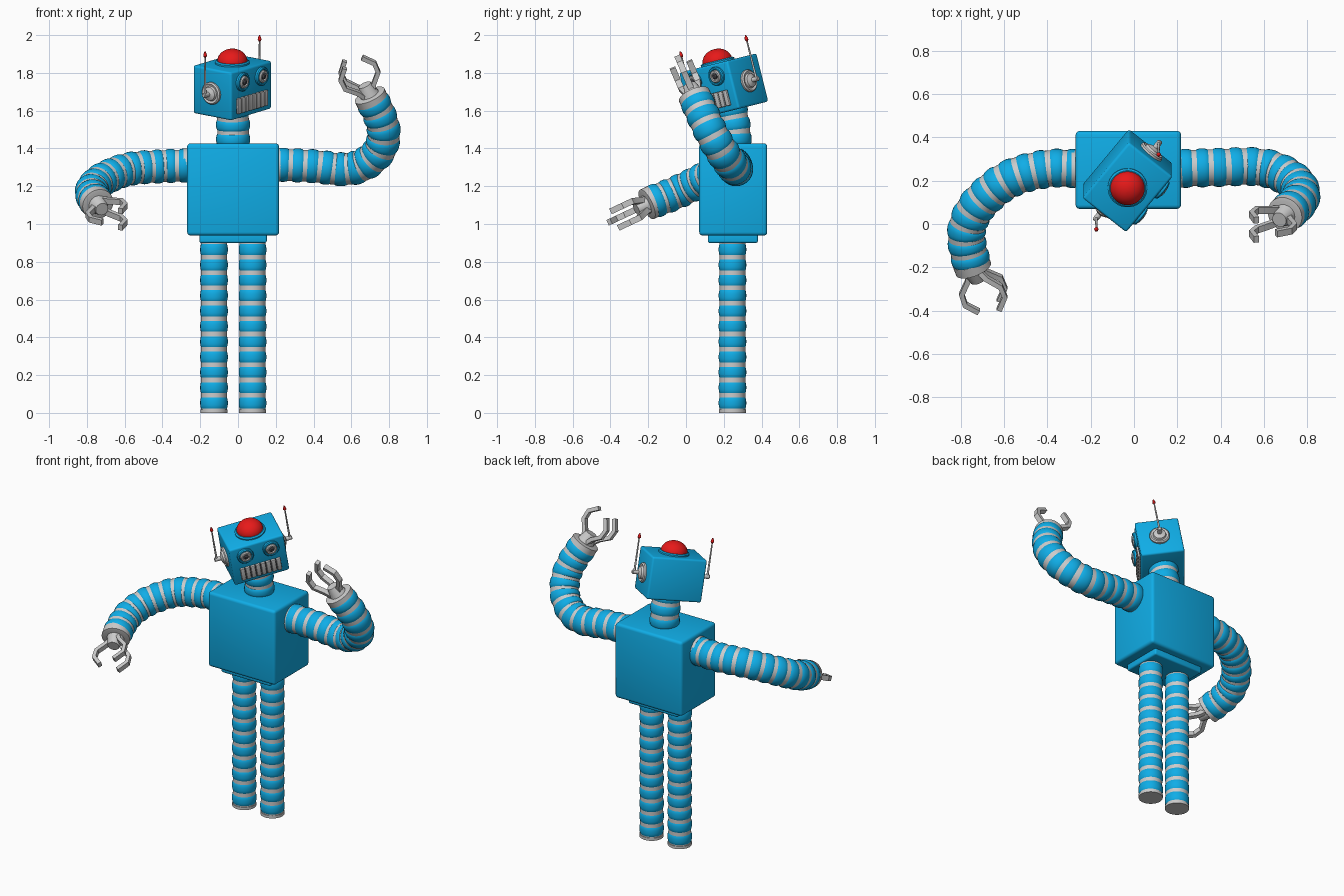
import bpy, bmesh
from math import sin, cos, pi, radians
from mathutils import Vector as V, Matrix as M

if "Cube" in bpy.data.objects:
    bpy.data.objects.remove(bpy.data.objects["Cube"])


def material(name, col):
    m = bpy.data.materials.new(name)
    m.diffuse_color = (*col, 1)
    m.use_nodes = True
    m.node_tree.nodes["Principled BSDF"].inputs["Base Color"].default_value = m.diffuse_color
    return m


BLUE = material("blue_paint", (0.005, 0.42, 0.8))
RED = material("red_lens", (0.8, 0.01, 0.01))
DARK = material("dark_pupil", (0.06, 0.06, 0.07))
I = M.Identity(4)


def finish(name, bm, mat=None, mw=I):
    bmesh.ops.recalc_face_normals(bm, faces=bm.faces)
    me = bpy.data.meshes.new(name)
    bm.to_mesh(me)
    bm.free()
    ob = bpy.data.objects.new(name, me)
    bpy.context.collection.objects.link(ob)
    ob.matrix_world = mw
    if mat:
        me.materials.append(mat)
    bpy.ops.object.select_all(action='DESELECT')
    ob.select_set(True)
    bpy.context.view_layer.objects.active = ob
    bpy.ops.object.shade_smooth_by_angle(angle=radians(35))
    return ob


def loft(bm, rings):
    rows = [[bm.verts.new(p) for p in r] for r in rings]
    n = len(rows[0])
    for a, b in zip(rows, rows[1:]):
        for i in range(n):
            j = (i + 1) % n
            bm.faces.new((a[i], a[j], b[j], b[i]))
    bm.faces.new(rows[0])
    bm.faces.new(rows[-1])


def circle(r, c, x, y, n=32):
    return [c + r * (cos(2*pi*i/n) * x + sin(2*pi*i/n) * y) for i in range(n)]


def lathe(name, profile, mat=None, mw=I, n=32):
    bm = bmesh.new()
    loft(bm, [circle(r, V((0, 0, z)), V((1, 0, 0)), V((0, 1, 0)), n) for r, z in profile])
    return finish(name, bm, mat, mw)


def box(name, loc, size, mat=None, bevel=0.015, mw=I):
    bm = bmesh.new()
    bmesh.ops.create_cube(bm, size=1, matrix=M.Translation(loc) @ M.Diagonal((*size, 1)))
    if bevel:
        bmesh.ops.bevel(bm, geom=bm.edges[:], offset=bevel, segments=3, profile=0.5, affect='EDGES')
    return finish(name, bm, mat, mw)


def smooth_path(pts, steps):
    """Catmull-Rom curve resampled to equal steps."""
    p = [V(q) for q in pts]
    p = [2*p[0] - p[1]] + p + [2*p[-1] - p[-2]]
    fine = []
    for a, b, c, d in zip(p, p[1:], p[2:], p[3:]):
        for k in range(30):
            t = k / 30
            fine.append(0.5 * (2*b + (c-a)*t + (2*a-5*b+4*c-d)*t*t + (3*b-a-3*c+d)*t**3))
    fine.append(p[-2])
    acc = [0]
    for a, b in zip(fine, fine[1:]):
        acc.append(acc[-1] + (b - a).length)
    out, k = [], 0
    for i in range(steps + 1):
        s = acc[-1] * i / steps
        while k < len(fine) - 2 and acc[k+1] < s:
            k += 1
        out.append(fine[k].lerp(fine[k+1], (s - acc[k]) / (acc[k+1] - acc[k])))
    return out


def segmented_tube(name, pts, radius, count):
    """Grey core hose with bulging blue segments."""
    sub = 10
    c = smooth_path(pts, count * sub)
    tan = [(c[min(i+1, len(c)-1)] - c[max(i-1, 0)]).normalized() for i in range(len(c))]
    x = tan[0].orthogonal().normalized()
    frames = []
    for i, t in enumerate(tan):
        if i:
            x = tan[i-1].rotation_difference(t) @ x
        frames.append((c[i], x.copy(), t.cross(x)))
    core, shell = bmesh.new(), bmesh.new()
    loft(core, [circle(radius * 0.93, *f) for f in frames[::2]])
    bulge = [0.9, 0.96, 0.985, 1.0, 1.0, 1.0, 0.985, 0.96, 0.9]
    for s in range(count):
        fr = frames[s*sub + 1:s*sub + 10]
        loft(shell, [circle(radius * b, *f) for b, f in zip(bulge, fr)])
    finish(name + "_core", core)
    finish(name + "_segments", shell, BLUE)


# Torso and hips
box("torso", (-0.026, 0.25, 1.183), (0.487, 0.36, 0.488), BLUE, 0.018)
box("hip_plate", (-0.026, 0.248, 0.93), (0.357, 0.265, 0.06), BLUE, 0.01)

# Legs
for side, x in (("right", -0.127), ("left", 0.077)):
    segmented_tube(side + "_leg", [(x, 0.246, 0.012), (x, 0.246, 0.45), (x, 0.246, 0.905)], 0.073, 11)
    lathe(side + "_foot_ring", [(0.072, 0), (0.072, 0.018)], mw=M.Translation((x, 0.246, 0)))

# Neck
segmented_tube("neck", [(-0.026, 0.258, 1.41), (-0.026, 0.255, 1.5), (-0.028, 0.23, 1.64)], 0.09, 3)

# Arms with claws; thumb sign picks which side has the single finger
ARMS = (
    ("left", [(0.20, .256, 1.315), (0.41, .262, 1.305), (0.545, .265, 1.29), (0.656, .245, 1.31),
              (0.746, .19, 1.385), (0.772, .135, 1.48), (0.75, .09, 1.575), (0.705, .05, 1.665)],
     (-0.40, -0.36, 0.84)),
    ("right", [(-.25, .256, 1.31), (-.41, .254, 1.305), (-.58, .205, 1.29), (-.71, .10, 1.24),
               (-.767, 0, 1.19), (-.771, -.09, 1.15), (-.748, -.19, 1.112)],
     (0.33, -0.85, -0.4)),
)
FINGER = [(0.02, 0.02), (0.045, 0.07), (0.095, 0.125), (0.097, 0.18), (0.05, 0.235)]


def finger(name, mw, side, offset):
    bm, rings = bmesh.new(), []
    for i, (s, a) in enumerate(FINGER):
        p, q = V(FINGER[max(i-1, 0)]), V(FINGER[min(i+1, len(FINGER)-1)])
        d = (q - p).normalized() * 0.012
        w = offset * min(1, 0.5 + i * 0.25)
        rings.append([V((side * (s + k * d.y), w + h, a - k * d.x))
                      for k, h in ((-1, -.016), (1, -.016), (1, .016), (-1, .016))])
    loft(bm, rings)
    finish(name, bm, None, mw)


for side, pts, axis in ARMS:
    segmented_tube(side + "_arm", pts, 0.09, 12)
    sgn = 1 if side == "left" else -1
    # shoulder ring
    lathe(side + "_shoulder_ring", [(0.088, -0.012), (0.088, 0.012)],
          mw=M.Translation((-0.026 + sgn * 0.25, 0.256, 1.313)) @ M.Rotation(pi/2, 4, 'Y'))
    # hand frame: z along the axis, x the spread direction
    a = V(axis).normalized()
    s = (V((1, 0, 0)) - a * a.x).normalized()
    w = a.cross(s)
    mw = M.Translation(pts[-1]) @ M((s, w, a)).transposed().to_4x4()
    lathe(side + "_wrist_cuff", [(0.086, -0.025), (0.086, 0.02), (0.07, 0.024)], mw=mw)
    lathe(side + "_palm", [(0.055, 0.015), (0.045, 0.05), (0.035, 0.085)], mw=mw, n=16)
    finger(side + "_thumb", mw, 1 if sgn > 0 else -1, 0)
    for k in (-1, 1):
        finger(side + "_finger_" + ("a" if k < 0 else "b"), mw, -sgn, k * 0.048)

# Head, turned and nodding forward
W, D, H = 0.342, 0.261, 0.262
HEAD = M.Translation((-0.03, 0.2, 1.725)) @ M.Rotation(radians(14), 4, 'X') @ M.Rotation(radians(51), 4, 'Z')
box("head", (0, 0, 0), (W, D, H), BLUE, 0.012, HEAD)

# Dome lamp
TOP = HEAD @ M.Translation((0, 0, H/2))
lathe("dome_base", [(0.092, -0.005), (0.092, 0.008), (0.084, 0.014)], BLUE, TOP)
lathe("dome", [(0.08 * cos(t), 0.01 + 0.066 * sin(t)) for t in [i * pi/2 / 10.2 for i in range(11)]], RED, TOP)

# Eyes
for side, x in (("right", -0.08), ("left", 0.08)):
    E = HEAD @ M.Translation((x, -D/2, 0.065)) @ M.Rotation(pi/2, 4, 'X')
    lathe(side + "_eye_socket", [(0.05, -0.005), (0.05, 0.012), (0.045, 0.018), (0.038, 0.018), (0.036, 0.008)], BLUE, E)
    lathe(side + "_eye_ring", [(0.034, 0), (0.034, 0.018), (0.029, 0.024), (0.02, 0.024), (0.018, 0.016)], None, E)
    lathe(side + "_pupil", [(0.014, 0), (0.014, 0.022), (0.008, 0.028)], DARK, E)

# Mouth grille
box("mouth_back", (0, -D/2, -0.06), (0.25, 0.01, 0.08), DARK, 0, HEAD)
for i in range(8):
    box("mouth_bar_%d" % (i+1), (-0.112 + i * 0.032, -D/2 - 0.004, -0.06), (0.026, 0.02, 0.084), None, 0.004, HEAD)

# Ears and antennas
for side, k in (("right", -1), ("left", 1)):
    E = HEAD @ M.Translation((k * W/2, 0, 0)) @ M.Rotation(k * pi/2, 4, 'Y')
    lathe(side + "_ear", [(0.06, -0.005), (0.06, 0.01), (0.053, 0.017), (0.045, 0.012), (0.04, 0.012), (0.036, 0.024),
                          (0.022, 0.03), (0.013, 0.034), (0.013, 0.068), (0.009, 0.072)], None, E)
    A = HEAD @ M.Translation((k * (W/2 + 0.058), 0, 0))
    lathe(side + "_antenna", [(0.008, 0), (0.006, 0.03), (0.004, 0.22)], None, A, 12)
    lathe(side + "_antenna_tip", [(0.004, 0.205), (0.010, 0.213), (0.009, 0.222), (0.003, 0.239)], RED, A, 12)
